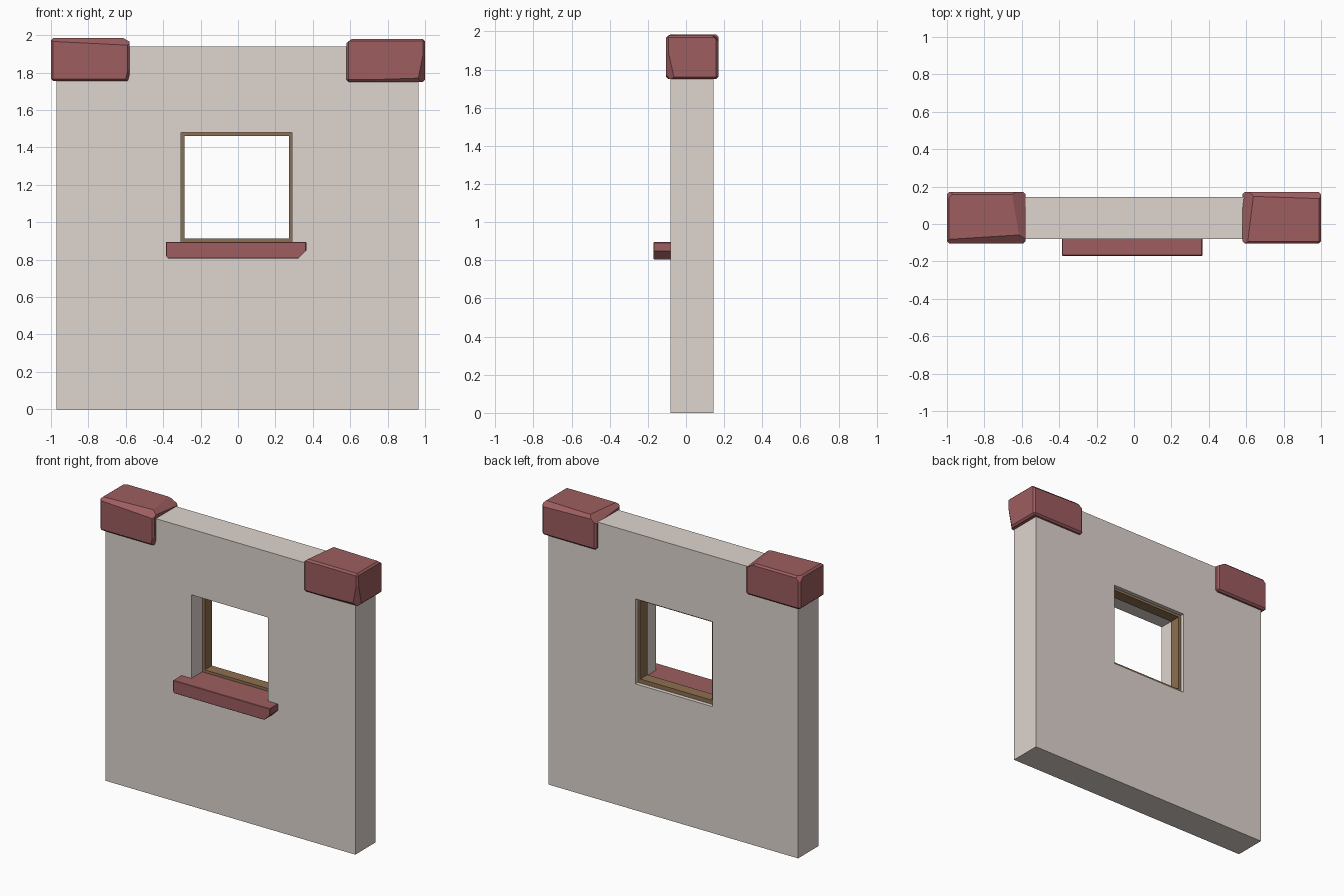
import bpy, bmesh
from mathutils import Vector

if "Cube" in bpy.data.objects:
    bpy.data.objects.remove(bpy.data.objects["Cube"])


def material(name, rgb):
    m = bpy.data.materials.new(name)
    m.diffuse_color = (*rgb, 1)
    m.use_nodes = True
    m.node_tree.nodes["Principled BSDF"].inputs["Base Color"].default_value = m.diffuse_color
    return m


PLASTER = material("plaster", (0.73, 0.66, 0.62))
BRICK = material("red_stone", (0.34, 0.11, 0.115))
WOOD = material("wood", (0.27, 0.16, 0.08))


def finish(name, bm, mat):
    bmesh.ops.recalc_face_normals(bm, faces=bm.faces)
    me = bpy.data.meshes.new(name)
    bm.to_mesh(me)
    bm.free()
    me.materials.append(mat)
    ob = bpy.data.objects.new(name, me)
    bpy.context.collection.objects.link(ob)
    return ob


def ring(name, outer, inner, y0, y1, mat):
    """Rectangular ring; rectangles are (x0, x1, z0, z1), extruded y0 to y1."""
    bm = bmesh.new()
    loops = [[bm.verts.new((x, y0, z)) for x, z in ((a, c), (b, c), (b, d), (a, d))]
             for a, b, c, d in (outer, inner)]
    o, i = loops
    for k in range(4):
        n = (k + 1) % 4
        bm.faces.new((o[k], o[n], i[n], i[k]))
    ext = bmesh.ops.extrude_face_region(bm, geom=bm.faces[:], use_keep_orig=True)
    moved = [v for v in ext["geom"] if isinstance(v, bmesh.types.BMVert)]
    bmesh.ops.translate(bm, verts=moved, vec=(0, y1 - y0, 0))
    return finish(name, bm, mat)


def chipped_block(name, lo, hi, bevel, chips, mat):
    """Bevelled box with flat chips cut off by planes (point, outward normal)."""
    lo, hi = Vector(lo), Vector(hi)
    bm = bmesh.new()
    bmesh.ops.create_cube(bm, size=1)
    bmesh.ops.scale(bm, vec=hi - lo, verts=bm.verts)
    bmesh.ops.translate(bm, vec=(lo + hi) / 2, verts=bm.verts)
    bmesh.ops.bevel(bm, geom=bm.edges[:], offset=bevel, segments=1,
                    affect='EDGES', profile=0.5)
    for co, no in chips:
        geom = bm.verts[:] + bm.edges[:] + bm.faces[:]
        cut = bmesh.ops.bisect_plane(bm, geom=geom, plane_co=co, plane_no=no,
                                     clear_outer=True)
        rim = [e for e in cut["geom_cut"] if isinstance(e, bmesh.types.BMEdge)]
        bmesh.ops.contextual_create(bm, geom=rim)
    return finish(name, bm, mat)


# Wall slab with the window opening
HOLE = (-0.305, 0.289, 0.885, 1.48)
ring("wall", (-0.97, 0.965, 0, 1.94), HOLE, -0.08, 0.145, PLASTER)

# Window frame set toward the back of the opening
ring("window_frame", HOLE, (-0.285, 0.272, 0.914, 1.462), 0.04, 0.118, WOOD)

# Sill running from the front into the opening
chipped_block("window_sill", (-0.385, -0.17, 0.805), (0.365, 0.045, 0.895), 0.003,
              [((0.365, 0, 0.85), (1, 0, -1)),
               ((-0.385, 0, 0.82), (-1, 0, -0.8))], BRICK)

# Corner stones capping the wall top
chipped_block("corner_stone_left", (-1.0, -0.105, 1.755), (-0.58, 0.17, 1.985), 0.012,
              [((-0.60, -0.105, 1.77), (1, -0.6, -0.25)),
               ((-0.58, 0.03, 1.955), (0.6, 0.1, 1)),
               ((-0.975, 0.17, 1.97), (-0.7, 0.6, 0.6)),
               ((-0.8, -0.105, 1.957), (0.05, -0.8, 1))], BRICK)
chipped_block("corner_stone_right", (0.58, -0.105, 1.75), (1.0, 0.17, 1.98), 0.012,
              [((0.58, 0.03, 1.945), (-0.8, 0.1, 1)),
               ((0.97, -0.105, 1.80), (1, -0.9, -0.2)),
               ((0.8, -0.105, 1.765), (0.03, -1, -0.9)),
               ((0.8, 0.17, 1.955), (0.03, 0.9, 1))], BRICK)
